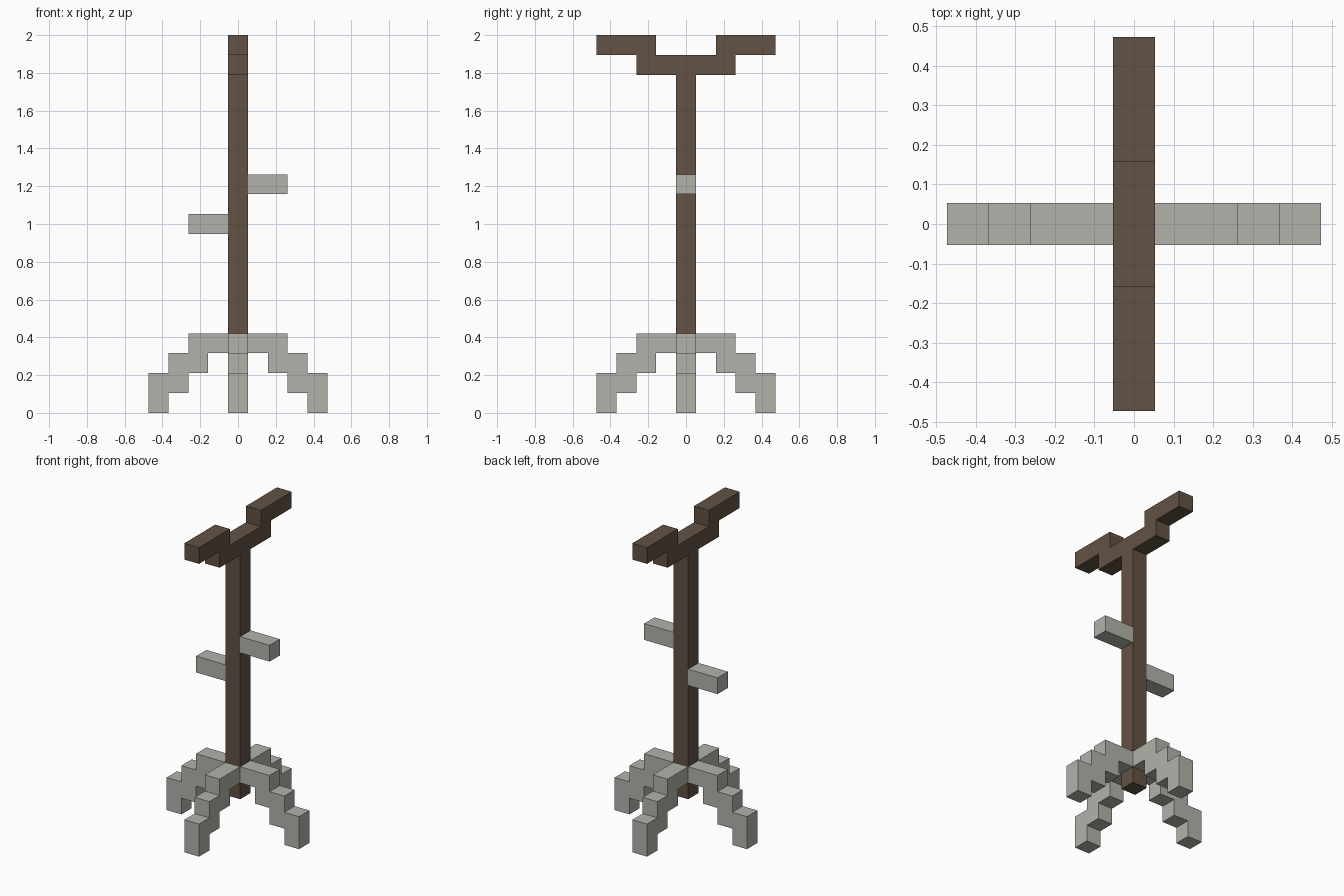
import bpy
import bmesh
from math import pi
from mathutils import Matrix

cube = bpy.data.objects.get("Cube")
if cube:
    bpy.data.objects.remove(cube, do_unlink=True)

U = 2 / 19  # one block of the stand


def material(name, colour):
    mat = bpy.data.materials.new(name)
    mat.use_nodes = True
    mat.diffuse_color = (*colour, 1)
    mat.node_tree.nodes["Principled BSDF"].inputs["Base Color"].default_value = (*colour, 1)
    return mat


wood = material("dark brown wood", (0.125, 0.084, 0.058))
stone = material("pale grey", (0.445, 0.45, 0.407))


def extrude_profile(name, outline, mat, turn=0):
    """One block thick prism from an (outward, up) outline, turned about z."""
    bm = bmesh.new()
    face = bm.faces.new([bm.verts.new((r * U, -U / 2, z * U)) for r, z in outline])
    result = bmesh.ops.extrude_face_region(bm, geom=[face])
    moved = [v for v in result["geom"] if isinstance(v, bmesh.types.BMVert)]
    bmesh.ops.translate(bm, verts=moved, vec=(0, U, 0))
    bmesh.ops.recalc_face_normals(bm, faces=bm.faces)
    bm.transform(Matrix.Rotation(turn, 4, "Z"))
    mesh = bpy.data.meshes.new(name)
    bm.to_mesh(mesh)
    bm.free()
    mesh.materials.append(mat)
    obj = bpy.data.objects.new(name, mesh)
    bpy.context.collection.objects.link(obj)
    return obj


def bar(r0, r1, z0, z1):
    return [(r0, z0), (r1, z0), (r1, z1), (r0, z1)]


# Upright pole, ending above the floor
extrude_profile("pole", bar(-0.5, 0.5, 2, 17), wood)

# Stepped crossbar with raised arms front and back
half = [(2.5, 17), (2.5, 18), (4.5, 18), (4.5, 19), (1.5, 19), (1.5, 18)]
outline = half + [(-r, z) for r, z in reversed(half)]
extrude_profile("crossbar", outline, wood, pi / 2)

# Side pegs at two heights
extrude_profile("left_peg", bar(0.5, 2.5, 11, 12), stone)
extrude_profile("right_peg", bar(0.5, 2.5, 9, 10), stone, pi)

# Four stepped legs
leg = [(0.5, 4), (2.5, 4), (2.5, 3), (3.5, 3), (3.5, 2), (4.5, 2), (4.5, 0),
       (3.5, 0), (3.5, 1), (2.5, 1), (2.5, 2), (1.5, 2), (1.5, 3), (0.5, 3)]
for i, side in enumerate(("left", "back", "right", "front")):
    extrude_profile(side + "_leg", leg, stone, i * pi / 2)
